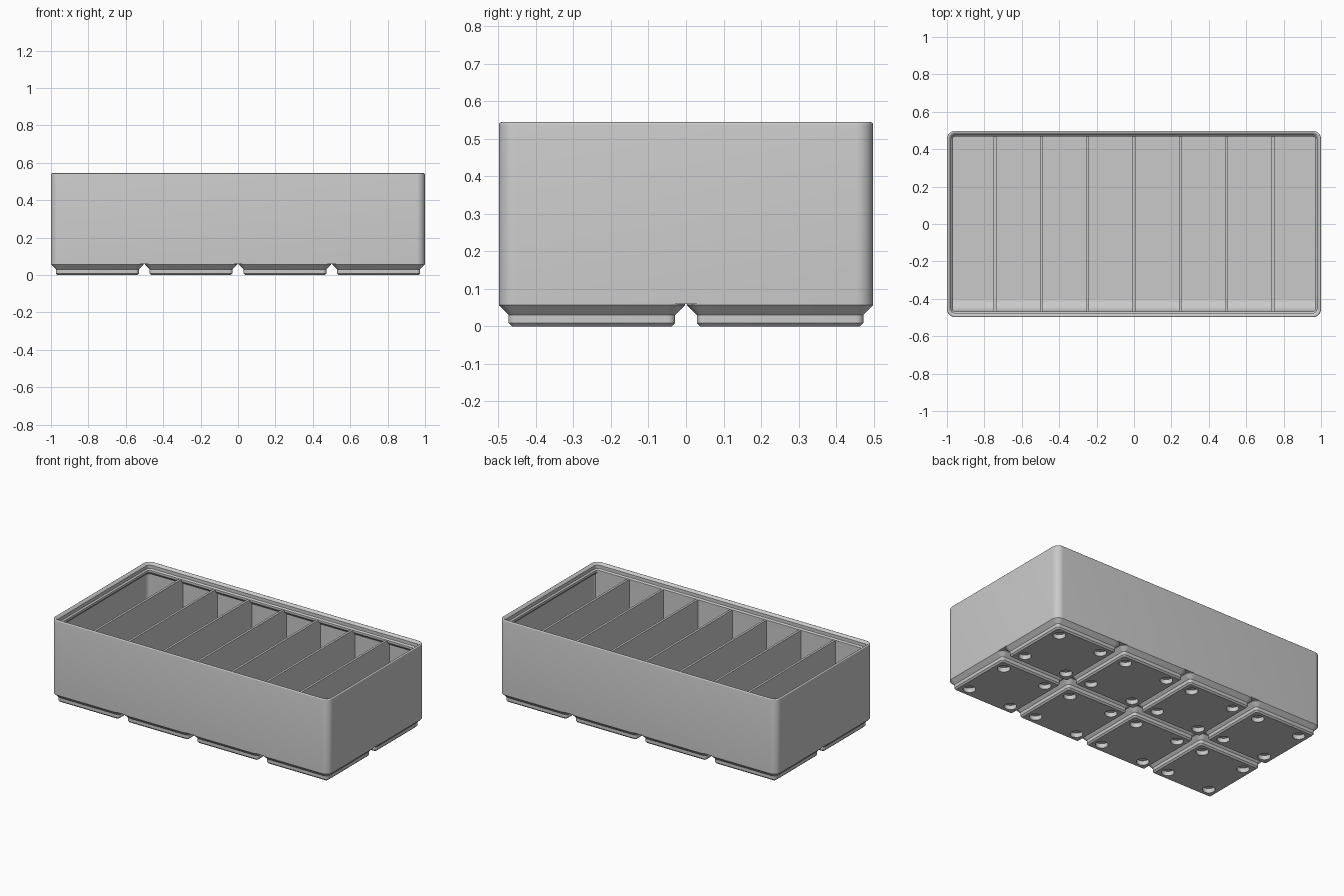
import bpy, bmesh, math
from mathutils import Matrix, Vector

if "Cube" in bpy.data.objects:
    bpy.data.objects.remove(bpy.data.objects["Cube"])

U = 1 / 83.75            # working sizes are in millimetres
HX, HY, R = 83.75, 41.75, 3.75   # half length, half depth, corner radius
FLOOR, LIP = 7, 42
PITCH = 42

grey = bpy.data.materials.new("plain_grey")
grey.use_nodes = True
colour = (0.59, 0.59, 0.59, 1)
grey.diffuse_color = colour
grey.node_tree.nodes["Principled BSDF"].inputs["Base Color"].default_value = colour


def finish(name, bm):
    """Turn a bmesh drawn in millimetres into a scaled object."""
    bmesh.ops.recalc_face_normals(bm, faces=bm.faces)
    bmesh.ops.scale(bm, vec=Vector((U, U, U)), verts=bm.verts)
    mesh = bpy.data.meshes.new(name)
    bm.to_mesh(mesh)
    bm.free()
    mesh.materials.append(grey)
    obj = bpy.data.objects.new(name, mesh)
    bpy.context.collection.objects.link(obj)
    return obj


def smooth(obj):
    bpy.ops.object.select_all(action='DESELECT')
    obj.select_set(True)
    bpy.context.view_layer.objects.active = obj
    bpy.ops.object.shade_smooth_by_angle(angle=math.radians(30))


def rounded_ring(bm, hx, hy, r, z, steps=8):
    """Ring of vertices around a rounded rectangle."""
    ring = []
    for k, (sx, sy) in enumerate([(1, 1), (-1, 1), (-1, -1), (1, -1)]):
        for i in range(steps + 1):
            a = math.pi / 2 * (k + i / steps)
            ring.append(bm.verts.new((sx * (hx - r) + r * math.cos(a),
                                      sy * (hy - r) + r * math.sin(a), z)))
    return ring


def loft(bm, hx, hy, r, profile):
    """Sweep (inset, height) points around a rounded rectangle, capping both ends."""
    rings = [rounded_ring(bm, hx - d, hy - d, max(r - d, 0.3), z) for d, z in profile]
    for a, b in zip(rings, rings[1:]):
        n = len(a)
        for i in range(n):
            j = (i + 1) % n
            bm.faces.new((a[i], a[j], b[j], b[i]))
    bm.faces.new(rings[0])
    bm.faces.new(rings[-1])


# Bin body: outer wall, rounded rim, stacking lip, inner wall and floor
tip_r, tip_z = 0.6, 45.0
tip = [(tip_r + tip_r * math.cos(math.radians(a)), tip_z + tip_r * math.sin(math.radians(a)))
       for a in range(180, 44, -27)]
body = bmesh.new()
loft(body, HX, HY, R, [(0, 5)] + tip + [
    (1.9, 44.5), (1.9, 42.7), (2.6, LIP), (2.6, 40.8), (0.95, 39.15), (0.95, FLOOR)])
smooth(finish("bin_body", body))

# Scoop along the inside of the front wall, flush with the lip
scoop_r = 5.9
face_y = -HY + 2.6
outline = [(-HY + 0.9, LIP - 0.1), (-HY + 0.9, FLOOR - 0.5), (face_y + scoop_r, FLOOR - 0.5)]
for i in range(13):
    a = math.radians(270 - 90 * i / 12)
    outline.append((face_y + scoop_r + scoop_r * math.cos(a),
                    FLOOR + scoop_r + scoop_r * math.sin(a)))
outline.append((face_y, LIP - 0.1))
scoop = bmesh.new()
end = scoop.faces.new([scoop.verts.new((-82, y, z)) for y, z in outline])
extruded = bmesh.ops.extrude_face_region(scoop, geom=[end], use_keep_orig=True)["geom"]
bmesh.ops.translate(scoop, vec=(164, 0, 0),
                    verts=[v for v in extruded if isinstance(v, bmesh.types.BMVert)])
smooth(finish("front_scoop", scoop))

# Seven dividers make eight equal compartments
spacing = 20.75
for i in range(-3, 4):
    wall = bmesh.new()
    bmesh.ops.create_cube(wall, size=1, matrix=Matrix.Translation(
        (i * spacing, 0, (LIP + FLOOR) / 2 - 0.25)) @ Matrix.Diagonal((1.2, 82, LIP - FLOOR + 0.5, 1)))
    finish(f"divider_{i + 4}", wall)

# One stepped foot with four magnet holes
foot_bm = bmesh.new()
loft(foot_bm, 20.75, 20.75, R, [(2.95, 0), (2.15, 0.8), (2.15, 2.6), (0, 4.75), (0, 5.3)])
bmesh.ops.translate(foot_bm, verts=foot_bm.verts, vec=(-1.5 * PITCH, -0.5 * PITCH, 0))
foot = finish("base_feet", foot_bm)

holes = bmesh.new()
for sx in (-1, 1):
    for sy in (-1, 1):
        bmesh.ops.create_cone(holes, cap_ends=True, segments=32, radius1=3.1, radius2=3.1, depth=4.8,
                              matrix=Matrix.Translation((-1.5 * PITCH + 13 * sx, -0.5 * PITCH + 13 * sy, 0)))
cutter = finish("hole_cutter", holes)

cut = foot.modifiers.new("magnet_holes", 'BOOLEAN')
cut.object = cutter
cut.operation = 'DIFFERENCE'
cut.solver = 'EXACT'
bpy.context.view_layer.objects.active = foot
bpy.ops.object.modifier_apply(modifier=cut.name)
bpy.data.objects.remove(cutter)
smooth(foot)

# Repeat the foot over the four by two grid
for label, count, step in (("along", 4, (PITCH * U, 0, 0)), ("across", 2, (0, PITCH * U, 0))):
    arr = foot.modifiers.new(label, 'ARRAY')
    arr.count = count
    arr.use_relative_offset = False
    arr.use_constant_offset = True
    arr.constant_offset_displace = step
